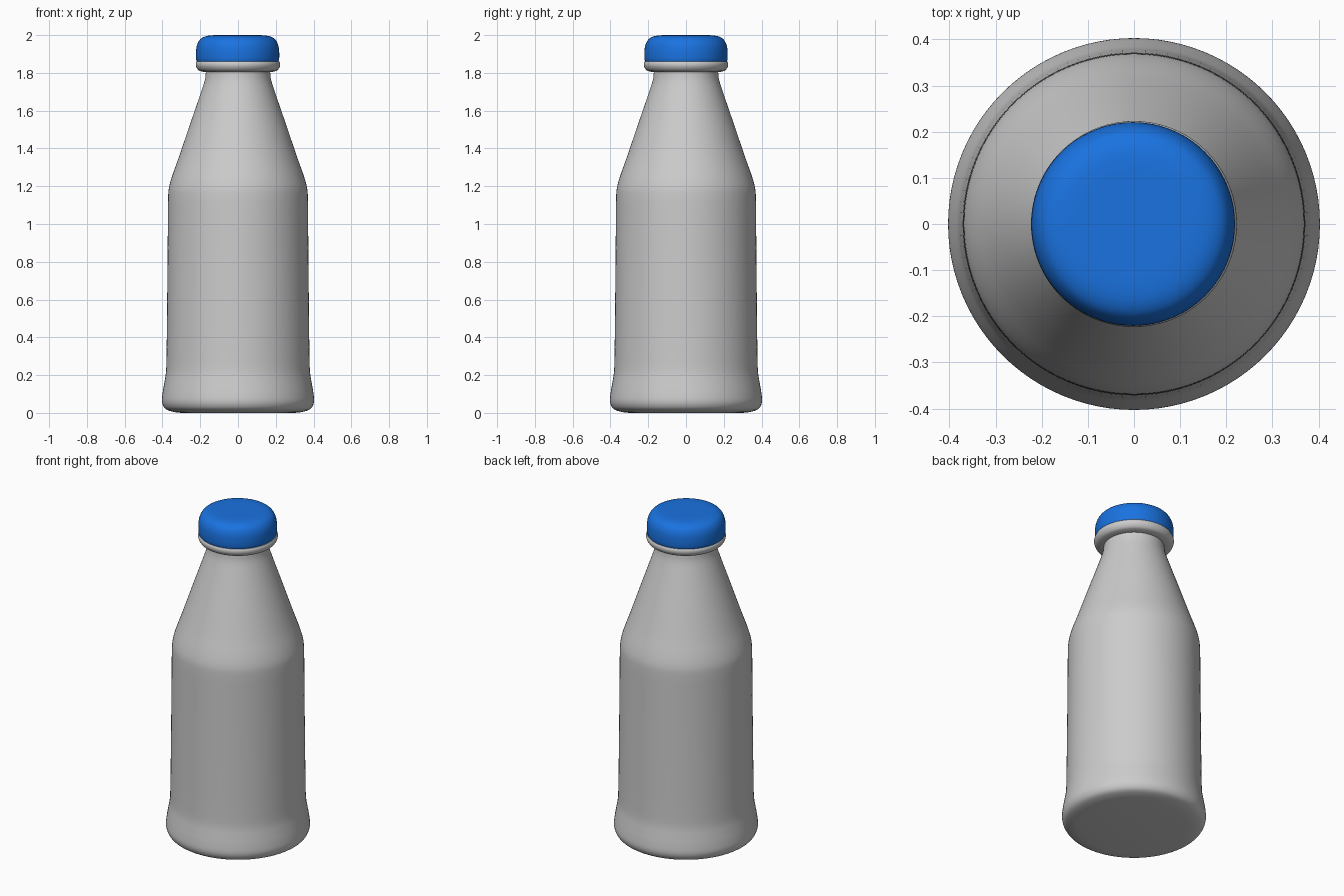
import bpy, bmesh, math
from mathutils import Vector

if "Cube" in bpy.data.objects:
    bpy.data.objects.remove(bpy.data.objects["Cube"])

SEGMENTS = 96


def smooth_profile(pts, steps=4):
    """Catmull-Rom curve through (radius, height) points."""
    p = [Vector(q) for q in pts]
    p = [p[0]] + p + [p[-1]]
    out = []
    for a, b, c, d in zip(p, p[1:], p[2:], p[3:]):
        # centripetal-style tangents keep uneven spacing from overshooting
        l0, l1, l2 = (max((b - a).length, 1e-6), (c - b).length,
                      max((d - c).length, 1e-6))
        m1 = (c - a) / (l0 + l1) * l1
        m2 = (d - b) / (l1 + l2) * l1
        for i in range(steps):
            t = i / steps
            out.append((2*t**3 - 3*t**2 + 1) * b + (t**3 - 2*t**2 + t) * m1
                       + (3*t**2 - 2*t**3) * c + (t**3 - t**2) * m2)
    return out + [p[-1]]


def lathe(name, profile, x=0.0, color=None):
    """Revolve a profile around z, closing both ends with flat discs."""
    bm = bmesh.new()
    rings = []
    for r, z in profile:
        rings.append([bm.verts.new((x + r * math.cos(k * math.tau / SEGMENTS),
                                    r * math.sin(k * math.tau / SEGMENTS), z))
                      for k in range(SEGMENTS)])
    for lo, hi in zip(rings, rings[1:]):
        for k in range(SEGMENTS):
            n = (k + 1) % SEGMENTS
            bm.faces.new((lo[k], lo[n], hi[n], hi[k]))
    bm.faces.new(rings[0][::-1])
    bm.faces.new(rings[-1])
    mesh = bpy.data.meshes.new(name)
    bm.to_mesh(mesh)
    bm.free()
    obj = bpy.data.objects.new(name, mesh)
    bpy.context.collection.objects.link(obj)
    if color:
        mat = bpy.data.materials.new(name + "_material")
        mat.diffuse_color = color
        mat.use_nodes = True
        mat.node_tree.nodes["Principled BSDF"].inputs["Base Color"].default_value = mat.diffuse_color
        mesh.materials.append(mat)
    bpy.ops.object.select_all(action='DESELECT')
    obj.select_set(True)
    bpy.context.view_layer.objects.active = obj
    bpy.ops.object.shade_smooth_by_angle(angle=math.radians(40))
    return obj


# Bottle: flared foot, straight body, tapered shoulder
body = smooth_profile([
    (0.30, 0.0), (0.345, 0.006), (0.385, 0.022), (0.402, 0.055),
    (0.400, 0.10), (0.390, 0.16), (0.382, 0.21), (0.379, 0.27),
    (0.376, 0.50), (0.373, 0.80), (0.371, 1.05), (0.370, 1.14),
    (0.366, 1.19), (0.350, 1.25), (0.318, 1.34), (0.25, 1.54),
    (0.19, 1.715), (0.175, 1.765), (0.170, 1.805)])
# Rolled lip below the cap
lip = smooth_profile([
    (0.185, 1.806), (0.208, 1.814), (0.221, 1.832), (0.223, 1.848),
    (0.218, 1.860)])
lathe("bottle", body + lip)

# Rounded blue cap
cap = smooth_profile([
    (0.216, 1.858), (0.220, 1.875), (0.220, 1.915), (0.214, 1.95),
    (0.198, 1.978), (0.172, 1.993), (0.135, 1.999), (0.08, 2.0)])
lathe("cap", cap, x=-0.002, color=(0.01, 0.17, 0.75, 1))
